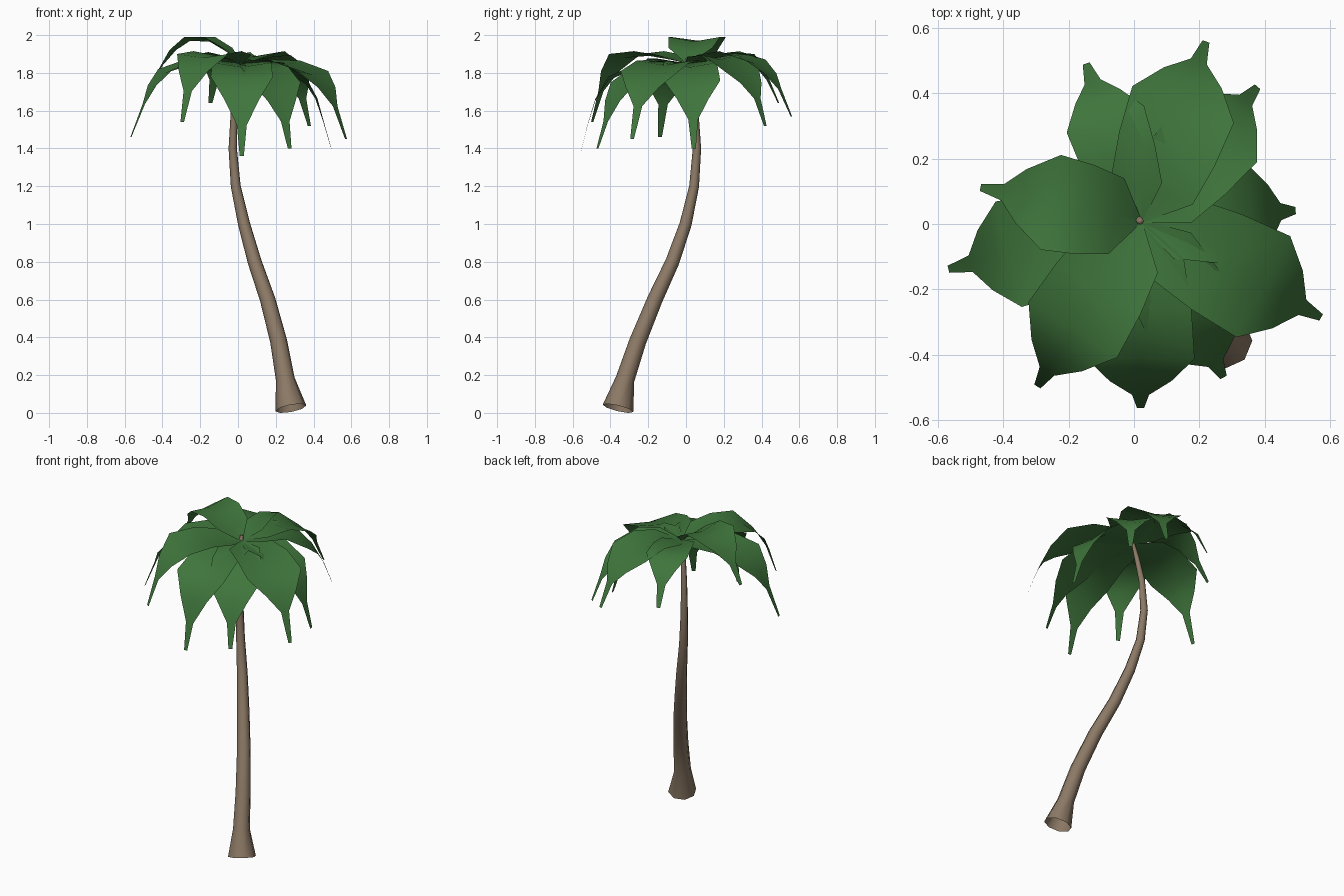
import bpy, bmesh, math
from mathutils import Vector

if "Cube" in bpy.data.objects:
    bpy.data.objects.remove(bpy.data.objects["Cube"])


def material(name, rgb):
    m = bpy.data.materials.new(name)
    m.diffuse_color = (*rgb, 1)
    m.use_nodes = True
    m.node_tree.nodes["Principled BSDF"].inputs["Base Color"].default_value = m.diffuse_color
    return m


bark = material("bark brown", (0.26, 0.19, 0.13))
leaf = material("leaf green", (0.05, 0.18, 0.045))


def add_object(name, bm, mat):
    me = bpy.data.meshes.new(name)
    bm.to_mesh(me)
    bm.free()
    me.materials.append(mat)
    for p in me.polygons:
        p.use_smooth = True
    ob = bpy.data.objects.new(name, me)
    bpy.context.collection.objects.link(ob)
    return ob


# Trunk: tapering, open eight-sided tube along a leaning S curve (x, y, z, radius)
path = [(0.28, -0.36, 0.024, 0.083), (0.25, -0.322, 0.18, 0.05),
        (0.215, -0.255, 0.38, 0.045), (0.157, -0.165, 0.6, 0.041),
        (0.088, -0.072, 0.8, 0.037), (0.032, -0.002, 1.0, 0.032),
        (-0.012, 0.043, 1.2, 0.026), (-0.028, 0.058, 1.4, 0.022),
        (-0.02, 0.048, 1.6, 0.018), (0.0, 0.028, 1.75, 0.015),
        (0.02, 0.008, 1.88, 0.01)]
bm = bmesh.new()
rings = []
for i, (x, y, z, rad) in enumerate(path):
    a = Vector(path[max(i - 1, 0)][:3])
    b = Vector(path[min(i + 1, len(path) - 1)][:3])
    t = (b - a).normalized()
    u = (Vector((1, 0, 0)) - t * t.x).normalized()
    v = t.cross(u)
    rings.append([bm.verts.new(Vector((x, y, z)) + rad * (u * math.cos(k * math.pi / 4)
                  + v * math.sin(k * math.pi / 4))) for k in range(8)])
for r0, r1 in zip(rings, rings[1:]):
    for k in range(8):
        bm.faces.new((r0[k], r0[(k + 1) % 8], r1[(k + 1) % 8], r1[k]))
bm.faces.new(rings[-1])
add_object("trunk", bm, bark)


# Frond: broad V-shaped blade that arches out, then narrows to a drooping tip
def frond(name, az, wide, narrow, tip, peak, half):
    (rc, zc), (rn, zn), (rt, zt) = wide, narrow, tip
    base = 1.85
    rows = [(0, base, 0.008, 0),
            (0.27 * rc, base + 0.5 * (peak - base), 0.8 * half, 0.025),
            (0.62 * rc, peak, 0.94 * half, 0.025),
            (rc, zc, half, 0.02),
            (rc + 0.62 * (rn - rc), zc + 0.45 * (zn - zc), 0.57 * half, 0.01),
            (rn, zn, 0.026, 0.004),
            (rt, zt, 0.011, 0)]
    out = Vector((math.cos(az), math.sin(az), 0))
    side = Vector((-out.y, out.x, 0))
    bm = bmesh.new()
    grid = []
    for r, z, w, lift in rows:
        mid = Vector((0.02, 0.008, z)) + out * r
        grid.append([bm.verts.new(mid + side * w * s + Vector((0, 0, lift * abs(s))))
                     for s in (-1, 0, 1)])
    for a, b in zip(grid, grid[1:]):
        for k in range(2):
            bm.faces.new((a[k], b[k], b[k + 1], a[k + 1]))
    add_object(name, bm, leaf)


# angle, widest (r, z), narrowing (r, z), tip (r, z), arch height, half width
fronds = [
    (70, (0.38, 1.85), (0.52, 1.71), (0.585, 1.57), 1.89, 0.165),
    (49, (0.37, 1.80), (0.49, 1.66), (0.545, 1.52), 1.87, 0.15),
    (4, (0.34, 1.74), (0.43, 1.55), (0.475, 1.40), 1.83, 0.15),
    (-28, (0.425, 1.79), (0.56, 1.62), (0.625, 1.45), 1.84, 0.175),
    (-62, (0.38, 1.73), (0.49, 1.54), (0.54, 1.40), 1.82, 0.15),
    (-90, (0.42, 1.76), (0.53, 1.52), (0.57, 1.36), 1.83, 0.165),
    (-122, (0.39, 1.88), (0.54, 1.70), (0.595, 1.54), 1.89, 0.16),
    (-166, (0.415, 1.80), (0.535, 1.63), (0.605, 1.46), 1.85, 0.166),
    (168, (0.28, 1.97), (0.43, 1.84), (0.5, 1.73), 1.965, 0.148),
    (109, (0.33, 1.88), (0.45, 1.76), (0.51, 1.64), 1.885, 0.125),
]
for i, (deg, *shape) in enumerate(fronds):
    frond(f"frond_{i + 1}", math.radians(deg), *shape)
